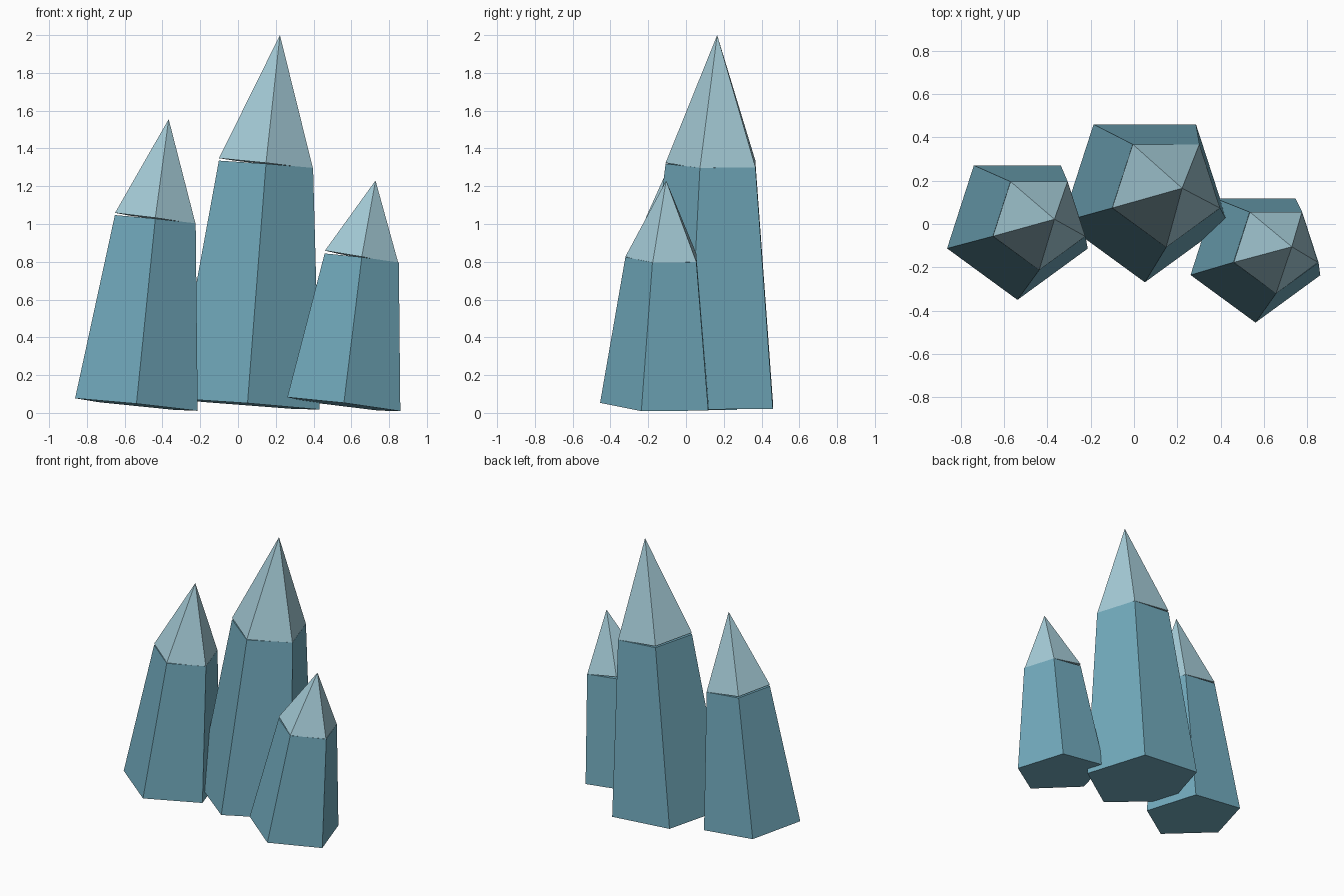
import bpy
import bmesh
from math import cos, sin, radians
from mathutils import Vector

if "Cube" in bpy.data.objects:
    bpy.data.objects.remove(bpy.data.objects["Cube"], do_unlink=True)


def make_material(name, color):
    mat = bpy.data.materials.new(name)
    mat.use_nodes = True
    mat.diffuse_color = color
    mat.node_tree.nodes["Principled BSDF"].inputs["Base Color"].default_value = color
    return mat


teal = make_material("crystal teal", (0.17, 0.41, 0.515, 1))
pale = make_material("pale crystal tip", (0.38, 0.605, 0.685, 1))


def pentagon(bm, center, axis, radius):
    """Five vertices around center, square to the axis, one corner to the front."""
    turn = Vector((0, 0, 1)).rotation_difference(axis)
    verts = []
    for i in range(5):
        a = radians(72 * i - 90)
        verts.append(bm.verts.new(center + turn @ Vector((cos(a), sin(a), 0)) * radius))
    return verts


def finish(bm, name, mat):
    bmesh.ops.recalc_face_normals(bm, faces=bm.faces)
    mesh = bpy.data.meshes.new(name)
    bm.to_mesh(mesh)
    bm.free()
    mesh.materials.append(mat)
    bpy.context.collection.objects.link(bpy.data.objects.new(name, mesh))


def crystal(name, base, base_radius, shoulder, shoulder_radius, apex):
    base, shoulder, apex = Vector(base), Vector(shoulder), Vector(apex)

    # Tapered leaning body
    bm = bmesh.new()
    low = pentagon(bm, base, shoulder - base, base_radius)
    high = pentagon(bm, shoulder, shoulder - base, shoulder_radius)
    for i in range(5):
        j = (i + 1) % 5
        bm.faces.new((low[i], low[j], high[j], high[i]))
    bm.faces.new(low)
    bm.faces.new(high)
    finish(bm, name + "_body", teal)

    # Pointed tip, leaning slightly more than the body
    bm = bmesh.new()
    seat = shoulder + Vector((0, 0, 0.005))
    ring = pentagon(bm, seat, apex - seat, shoulder_radius)
    point = bm.verts.new(apex)
    for i in range(5):
        bm.faces.new((ring[i], ring[(i + 1) % 5], point))
    bm.faces.new(ring)
    finish(bm, name + "_tip", pale)


crystal("right_crystal", (-0.538, -0.007, 0.042), 0.343,
        (-0.438, 0.013, 1.024), 0.226, (-0.367, 0.022, 1.555))
crystal("middle_crystal", (0.05, 0.134, 0.045), 0.403,
        (0.148, 0.155, 1.315), 0.263, (0.222, 0.165, 2.0))
crystal("left_crystal", (0.56, -0.138, 0.043), 0.317,
        (0.655, -0.113, 0.818), 0.208, (0.728, -0.105, 1.23))
